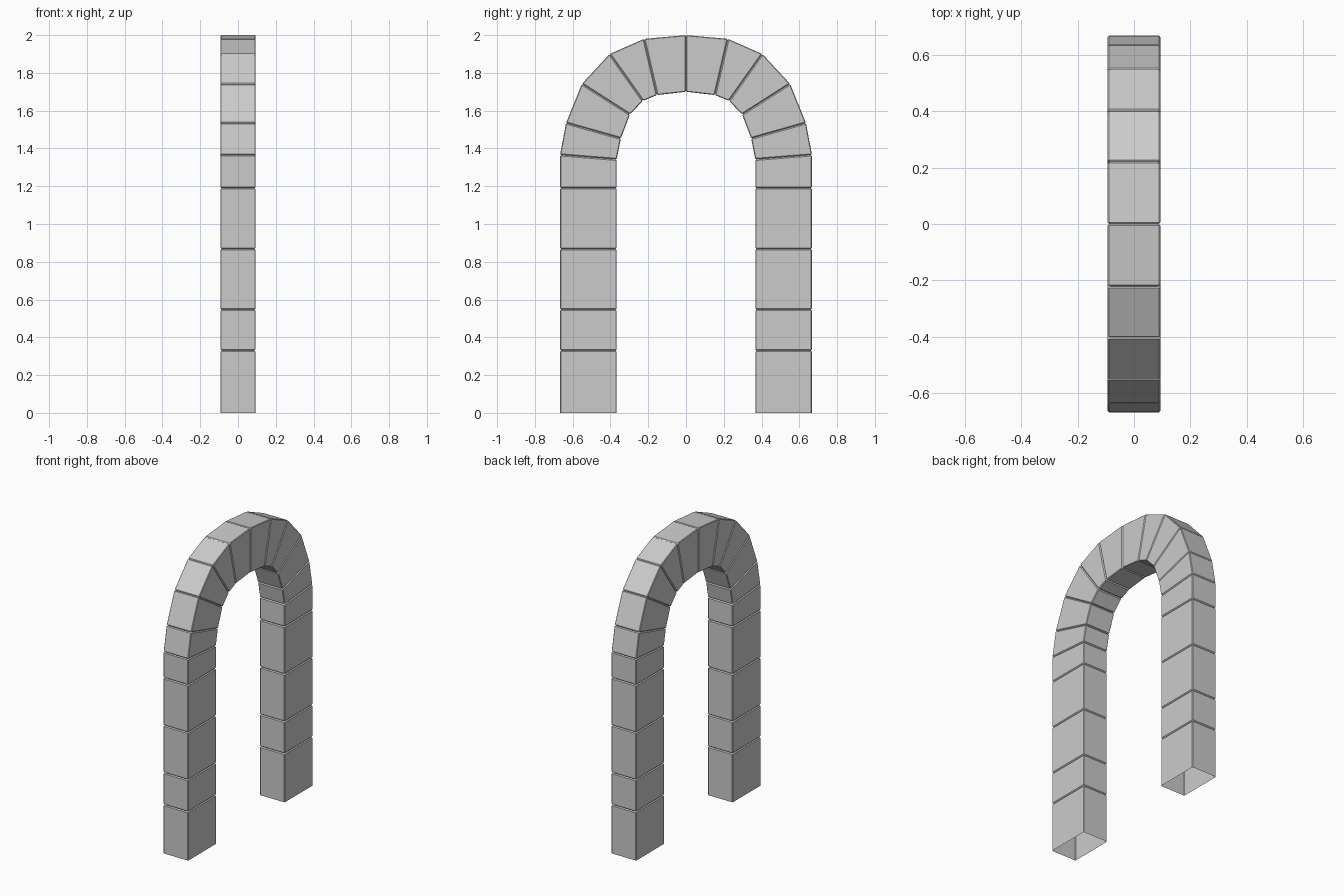
import bpy, bmesh
from mathutils import Vector

if "Cube" in bpy.data.objects:
    bpy.data.objects.remove(bpy.data.objects["Cube"])

HALF_W = 0.093   # half thickness along x
GAP = 0.006      # half width of each joint groove
CUT = 0.006      # groove depth
CH = 0.004       # chamfer on long edges

# Joint lines of one half, foot to crown: outer (y, z), inner (y, z)
legs = [((0.667, z), (0.367, z)) for z in (0, 0.33, 0.547, 0.868, 1.19)]
curve = [((0.667, 1.366), (0.367, 1.342)), ((0.635, 1.535), (0.345, 1.453)),
         ((0.551, 1.742), (0.297, 1.58)), ((0.404, 1.90), (0.228, 1.652)),
         ((0.222, 1.98), (0.153, 1.683))]
crown = [((0, 2.0), (0, 1.70))]
half = legs + curve
mirrored = [((-o[0], o[1]), (-i[0], i[1])) for o, i in half]
joints = [(Vector(o), Vector(i)) for o, i in mirrored + crown + half[::-1]]

bm = bmesh.new()


def ring(outer, inner, inset=0.0):
    """Chamfered rectangular section between an outer and an inner point."""
    d = (inner - outer).normalized()
    o, i, w = outer + d * inset, inner - d * inset, HALF_W - inset
    pts = [(-w + CH, o), (w - CH, o), (w, o + d * CH), (w, i - d * CH),
           (w - CH, i), (-w + CH, i), (-w, i - d * CH), (-w, o + d * CH)]
    return [bm.verts.new((x, p.x, p.y)) for x, p in pts]


def toward(a, b, dist):
    return a + (b - a).normalized() * dist


# Sections along the arch: a recessed ring at each joint, full rings beside it
rings = []
last = len(joints) - 1
for k, (o, i) in enumerate(joints):
    if k in (0, last):
        rings.append(ring(o, i))
        continue
    (po, pi), (no, ni) = joints[k - 1], joints[k + 1]
    rings.append(ring(toward(o, po, GAP), toward(i, pi, GAP)))
    rings.append(ring(o, i, CUT))
    rings.append(ring(toward(o, no, GAP), toward(i, ni, GAP)))

# Skin the blocks, feet left open
for a, b in zip(rings, rings[1:]):
    for n in range(8):
        m = (n + 1) % 8
        bm.faces.new((a[n], a[m], b[m], b[n]))
bmesh.ops.recalc_face_normals(bm, faces=bm.faces[:])

mesh = bpy.data.meshes.new("stone_arch")
bm.to_mesh(mesh)
bm.free()
arch = bpy.data.objects.new("stone_arch", mesh)
bpy.context.collection.objects.link(arch)
